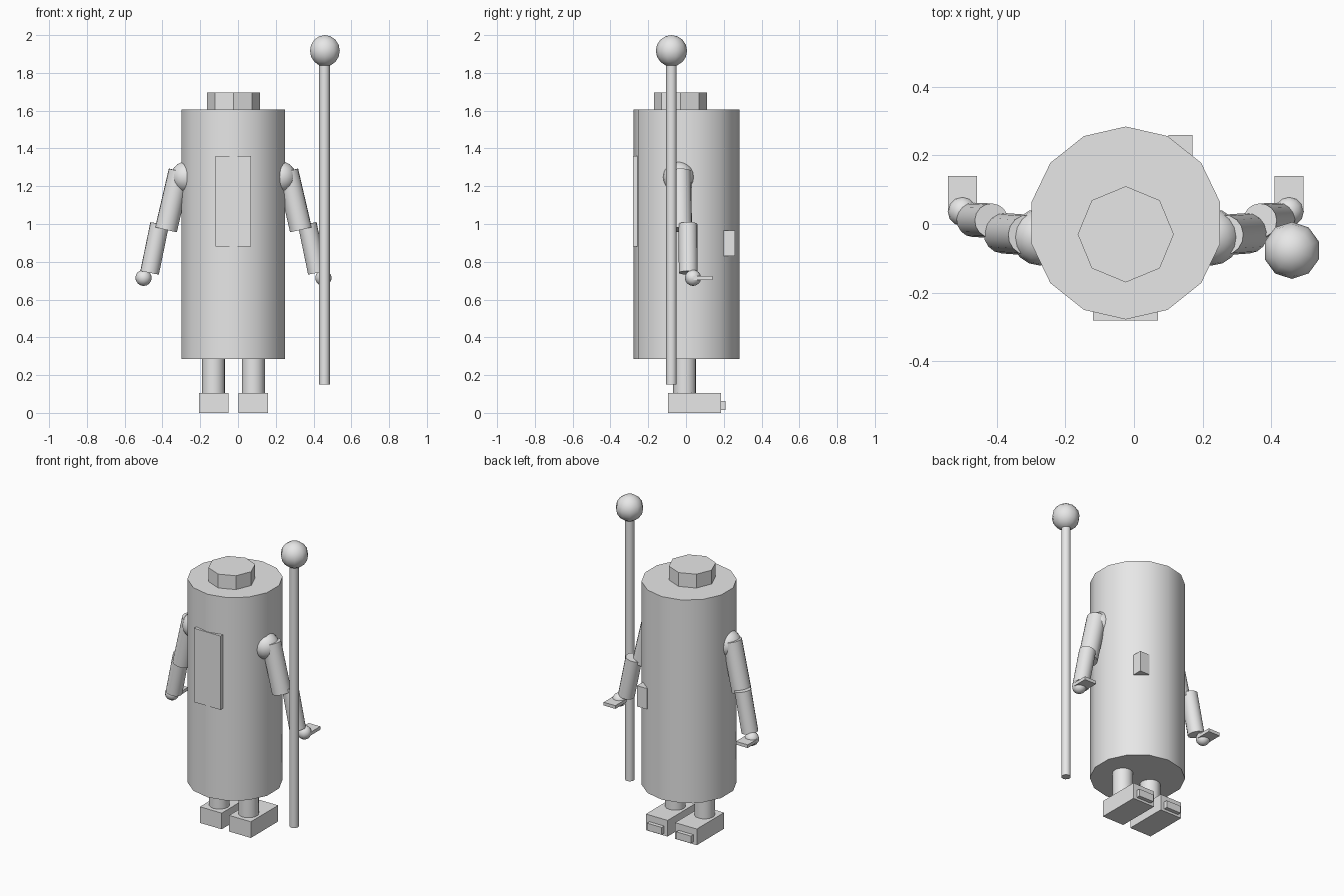
import bpy
import math
from mathutils import Vector

cube = bpy.data.objects.get("Cube")
if cube:
    bpy.data.objects.remove(cube, do_unlink=True)

grey = bpy.data.materials.new("plain grey")
grey.use_nodes = True
grey.diffuse_color = (0.8, 0.8, 0.8, 1)
grey.node_tree.nodes["Principled BSDF"].inputs["Base Color"].default_value = (0.8, 0.8, 0.8, 1)

CENTRE_X = -0.024  # mirror plane of the figure


def finish(name, angle=None):
    ob = bpy.context.object
    ob.name = name
    ob.data.materials.append(grey)
    if angle:
        bpy.ops.object.shade_smooth_by_angle(angle=math.radians(angle))
    return ob


def rod(name, start, end, radius, sides, angle=35):
    a, b = Vector(start), Vector(end)
    turn = (b - a).to_track_quat('Z', 'Y').to_euler() if abs(b.x - a.x) > 0.001 else (0, 0, 0)
    bpy.ops.mesh.primitive_cylinder_add(vertices=sides, radius=radius, depth=(b - a).length,
                                        location=(a + b) / 2, rotation=turn)
    return finish(name, angle)


def ball(name, centre, radius, sides=12, rings=8):
    bpy.ops.mesh.primitive_uv_sphere_add(segments=sides, ring_count=rings,
                                         radius=radius, location=centre)
    return finish(name, 40)


def box(name, low, high):
    low, high = Vector(low), Vector(high)
    bpy.ops.mesh.primitive_cube_add(size=1, location=(low + high) / 2)
    bpy.context.object.scale = high - low
    return finish(name)


# Body, cap and the plates on it
rod("body", (CENTRE_X, 0.003, 0.285), (CENTRE_X, 0.003, 1.605), 0.281, 14)
rod("cap", (CENTRE_X, -0.03, 1.6), (CENTRE_X, -0.03, 1.695), 0.14, 8, None)
box("chest_panel", (-0.12, -0.281, 0.88), (0.07, -0.24, 1.36))
box("back_box", (0.10, 0.16, 0.83), (0.17, 0.26, 0.965))

# Legs and feet
for side, s in (("left", 1), ("right", -1)):
    x = CENTRE_X + s * 0.105
    rod(side + "_leg", (x, -0.007, 0.09), (x, -0.007, 0.31), 0.061, 16)
    box(side + "_foot", (x - 0.078, -0.095, 0), (x + 0.078, 0.185, 0.105))
    box(side + "_foot_tab", (x - 0.053, 0.17, 0.015), (x + 0.053, 0.21, 0.062))

# Arms, built outward from the mirror plane
for side, s in (("left", 1), ("right", -1)):
    def at(x, y, z):
        return (CENTRE_X + s * x, y, z)
    ball(side + "_shoulder", at(0.25, -0.038, 1.248), 0.083, 16, 10)
    rod(side + "_upper_arm", at(0.285, -0.032, 1.28), at(0.357, -0.027, 0.97), 0.059, 16)
    rod(side + "_forearm", at(0.391, 0.01, 1.0), at(0.444, 0.012, 0.742), 0.05, 16)
    ball(side + "_hand", at(0.476, 0.037, 0.715), 0.043)
    hand_x = CENTRE_X + s * 0.476
    box(side + "_palm", (hand_x - 0.042, 0.04, 0.704), (hand_x + 0.042, 0.14, 0.725))

# Staff with a knob
rod("staff", (0.458, -0.077, 0.15), (0.458, -0.077, 1.86), 0.028, 12)
ball("staff_knob", (0.46, -0.077, 1.917), 0.083, 10, 8)
